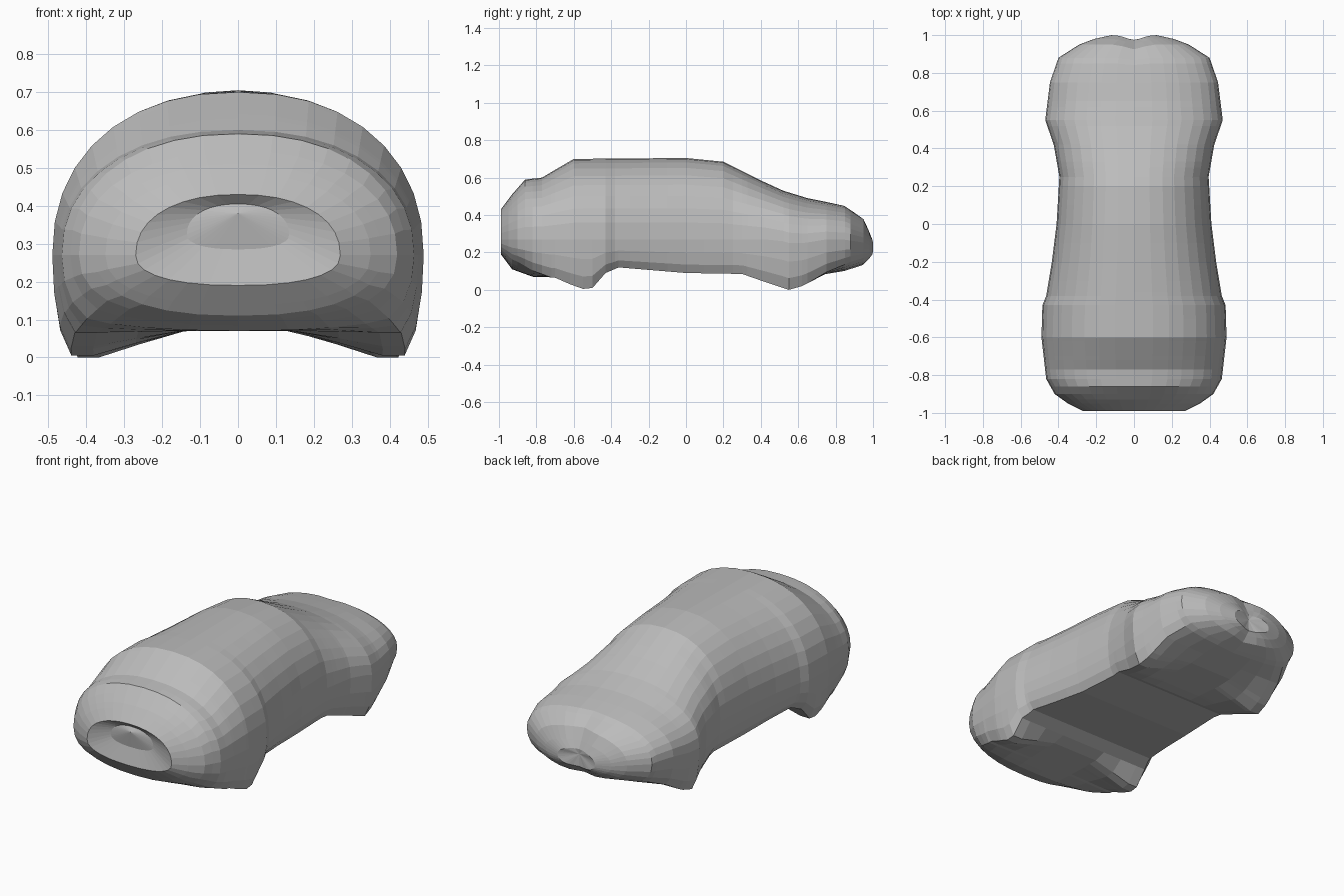
import bpy, bmesh, math

if "Cube" in bpy.data.objects:
    bpy.data.objects.remove(bpy.data.objects["Cube"])

# Flat grey body paint
paint = bpy.data.materials.new("grey_body")
paint.use_nodes = True
grey = (0.5, 0.5, 0.5, 1)
paint.diffuse_color = grey
paint.node_tree.nodes["Principled BSDF"].inputs["Base Color"].default_value = grey

# Outlines along the length: half width in plan, roof line and lowest side edge
WIDTH = [(-.99, .27), (-.95, .35), (-.9, .42), (-.82, .465), (-.6, .49), (-.43, .485),
         (-.38, .465), (-.2, .435), (0, .41), (.25, .395), (.42, .425), (.55, .47),
         (.75, .445), (.88, .40), (.95, .29), (.98, .21), (1, .12)]
ROOF = [(-.99, .43), (-.93, .51), (-.86, .59), (-.77, .6), (-.72, .63), (-.6, .7),
        (0, .705), (.2, .685), (.4, .585), (.52, .53), (.65, .49), (.85, .45),
        (.95, .385), (1, .28)]
SILL = [(-.99, .19), (-.93, .11), (-.82, .07), (-.7, .065), (-.62, .03), (-.55, .005),
        (-.5, .01), (-.43, .09), (-.36, .12), (0, .09), (.3, .085), (.4, .05),
        (.55, 0), (.62, .02), (.75, .085), (.85, .1), (.95, .13), (1, .18)]


def sample(curve, y):
    """Linear value of an outline at y."""
    for (a, va), (b, vb) in zip(curve, curve[1:]):
        if y <= b:
            return va + (vb - va) * max(0, y - a) / (b - a)
    return curve[-1][1]


def half_section(y):
    """Right half of a cross-section, from floor centre to roof centre."""
    w, top, low = (sample(c, y) for c in (WIDTH, ROOF, SILL))
    floor = max(low, .07)
    waist = min(.27, low + (top - low) * .48)
    rounding = min(1, max(0, (abs(y) - .72) / .2))
    # Underside: flat centre, wheel lobes near the edge, rounded at the ends
    flat = [(0, floor), (.3, floor), (.55, floor + (low - floor) * .5), (.78, low),
            (.9, low), (.96, low + (waist - low) * .25), (.99, low + (waist - low) * .6)]
    pts = []
    for i, (fx, z) in enumerate(flat):
        a = math.pi / 2 * i / len(flat)
        rx, rz = math.sin(a) ** .85, waist - (waist - low) * math.cos(a) ** .85
        pts.append((w * (fx + (rx - fx) * rounding), z + (rz - z) * rounding))
    # Upper shell: a slightly squared arch
    steps = 9
    for i in range(steps + 1):
        a = math.pi / 2 * i / steps
        c = max(0, math.cos(a))
        pts.append((w * c ** .9, waist + (top - waist) * math.sin(a) ** .9))
    return pts


def full_ring(y):
    half = half_section(y)
    ring = half + [(-x, z) for x, z in half[-2:0:-1]]
    # Shallow crease down the middle of the tail
    crease = .025 * max(0, min(1, (y - .8) / .15))
    return [(x, y - crease * math.exp(-(x / .06) ** 2), z) for x, z in ring]


stations = sorted({y for c in (WIDTH, ROOF, SILL) for y, _ in c} | {-.3, -.1, .1, .33})
kept = []
for y in stations:
    if not kept or y - kept[-1] > .015:
        kept.append(y)
sections = [full_ring(y) for y in kept]

# Nose: shallow recess around a central point
nose = (0, -.98, .38)
inner = [(x * .5, -.965, nose[2] + (z - nose[2]) * .5) for x, _, z in sections[0]]
sections.insert(0, inner)

bm = bmesh.new()
rings = [[bm.verts.new(p) for p in s] for s in sections]
count = len(rings[0])
for a, b in zip(rings, rings[1:]):
    for i in range(count):
        j = (i + 1) % count
        bm.faces.new((a[i], a[j], b[j], b[i]))

# Close both ends with a fan
for ring, tip in ((rings[0], nose), (rings[-1], (0, .972, .25))):
    centre = bm.verts.new(tip)
    for i in range(count):
        bm.faces.new((ring[i], ring[(i + 1) % count], centre))

bmesh.ops.recalc_face_normals(bm, faces=bm.faces)
mesh = bpy.data.meshes.new("car_body")
bm.to_mesh(mesh)
bm.free()
mesh.materials.append(paint)
body = bpy.data.objects.new("car_body", mesh)
bpy.context.collection.objects.link(body)
